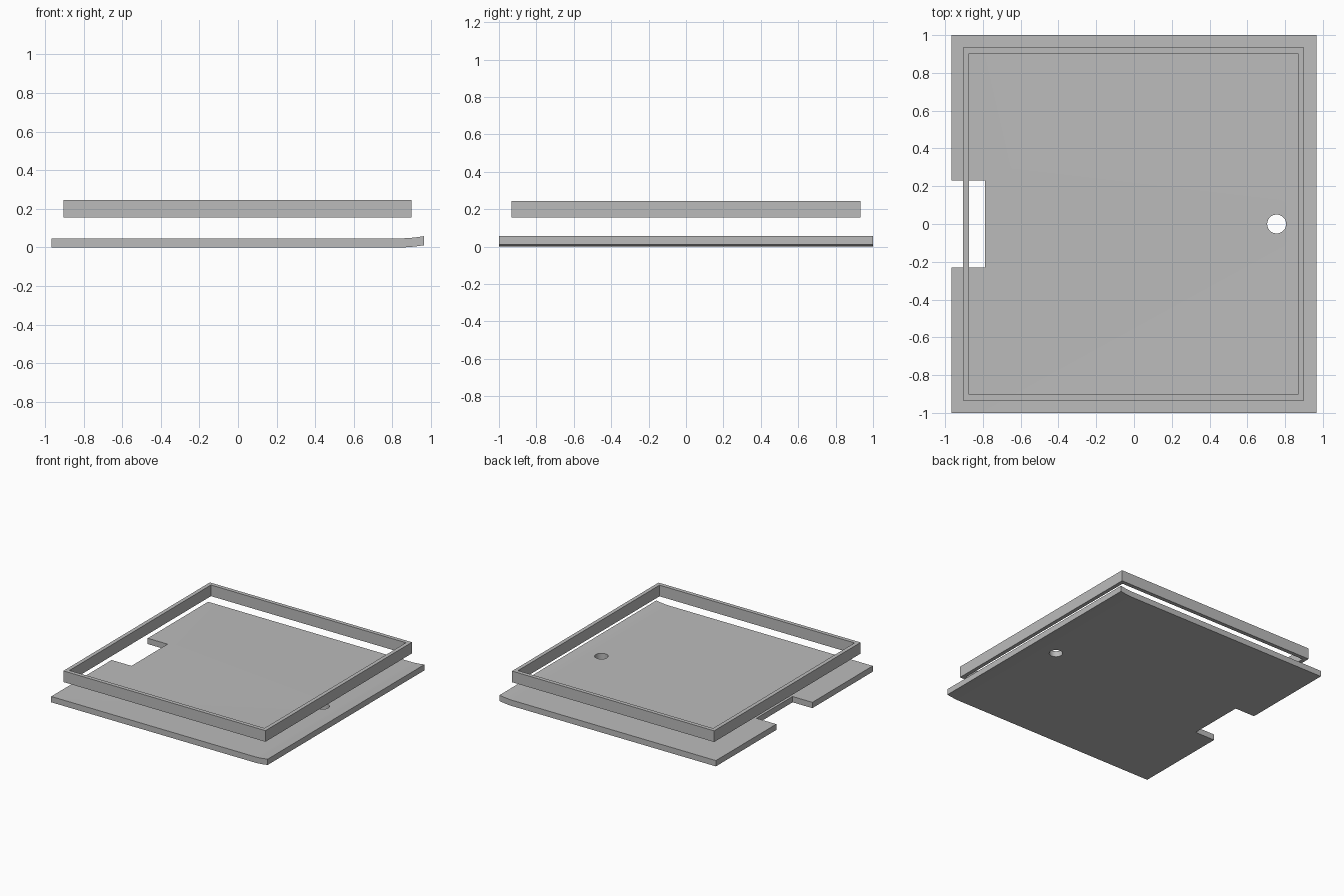
import bpy
import bmesh

if "Cube" in bpy.data.objects:
    bpy.data.objects.remove(bpy.data.objects["Cube"])

GREY = (0.5, 0.5, 0.5, 1)
grey = bpy.data.materials.new("plain_grey")
grey.use_nodes = True
grey.diffuse_color = GREY
grey.node_tree.nodes["Principled BSDF"].inputs["Base Color"].default_value = GREY


def extrude_outline(name, points, offset):
    """Make a solid by sweeping a closed outline along a vector."""
    bm = bmesh.new()
    face = bm.faces.new([bm.verts.new(p) for p in points])
    swept = bmesh.ops.extrude_face_region(bm, geom=[face], use_keep_orig=True)
    verts = [g for g in swept["geom"] if isinstance(g, bmesh.types.BMVert)]
    bmesh.ops.translate(bm, verts=verts, vec=offset)
    bmesh.ops.recalc_face_normals(bm, faces=bm.faces)
    mesh = bpy.data.meshes.new(name)
    bm.to_mesh(mesh)
    bm.free()
    obj = bpy.data.objects.new(name, mesh)
    bpy.context.collection.objects.link(obj)
    mesh.materials.append(grey)
    return obj


def rectangle(x0, x1, y, z):
    return [(x0, -y, z), (x1, -y, z), (x1, y, z), (x0, y, z)]


def cut(target, cutter):
    """Subtract a cutter, then remove it."""
    mod = target.modifiers.new("cut", "BOOLEAN")
    mod.operation = "DIFFERENCE"
    mod.solver = "EXACT"
    mod.object = cutter
    bpy.context.view_layer.objects.active = target
    bpy.ops.object.modifier_apply(modifier=mod.name)
    bpy.data.objects.remove(cutter)


# Base plate: flat sheet whose right edge curls gently upward
LEFT, RIGHT, BEND, THICK, RISE, STEPS = -0.967, 0.965, 0.86, 0.047, 0.011, 5
curve = [(LEFT, 0)]
for i in range(STEPS + 1):
    t = i / STEPS
    curve.append((BEND + (RIGHT - BEND) * t, RISE * t ** 1.5))
outline = [(x, -1, z) for x, z in curve]
outline += [(x, -1, z + THICK) for x, z in reversed(curve)]
plate = extrude_outline("base_plate", outline, (0, 2, 0))

# Rectangular notch in the left edge of the plate
cut(plate, extrude_outline("notch_cutter", rectangle(-1.1, -0.79, 0.23, -0.1), (0, 0, 0.3)))

# Round hole near the curled edge
bpy.ops.mesh.primitive_cylinder_add(vertices=48, radius=0.05, depth=0.4, location=(0.755, 0, 0))
cut(plate, bpy.context.object)

# Thin rectangular frame floating above the plate
frame = extrude_outline("raised_frame", rectangle(-0.905, 0.899, 0.934, 0.155), (0, 0, 0.09))
cut(frame, extrude_outline("frame_cutter", rectangle(-0.873, 0.868, 0.902, 0), (0, 0, 0.5)))

# Smooth the curl and the hole wall, keep the corners sharp
for obj in (plate, frame):
    obj.data.materials.clear()
    obj.data.materials.append(grey)
    bpy.ops.object.select_all(action="DESELECT")
    obj.select_set(True)
    bpy.context.view_layer.objects.active = obj
    bpy.ops.object.shade_smooth_by_angle()
